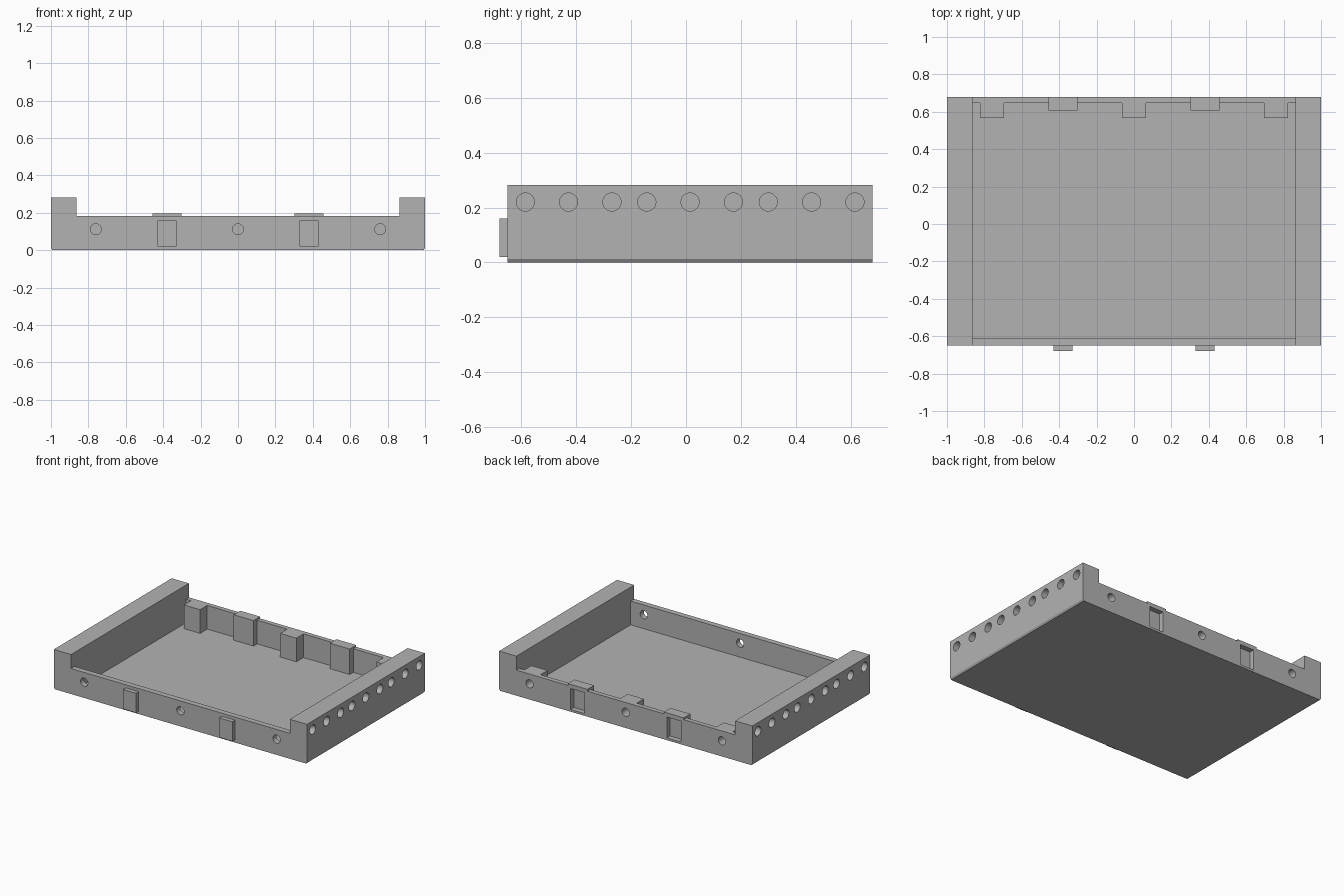
import bpy, bmesh, math
from mathutils import Matrix, Vector

old = bpy.data.objects.get("Cube")
if old:
    bpy.data.objects.remove(old, do_unlink=True)

# Main dimensions
FRONT, BACK, HALF = -0.65, 0.68, 1.0
RAIL, RAIL_TOP, WALL_TOP, FLOOR = 0.864, 0.282, 0.182, 0.013
MID_Y = (FRONT + BACK) / 2
BOLT_X = (-0.76, 0, 0.76)
LATCH_X = (-0.38, 0.38)

grey = bpy.data.materials.new("plain grey")
grey.use_nodes = True
colour = (0.45, 0.45, 0.45, 1)
grey.diffuse_color = colour
grey.node_tree.nodes["Principled BSDF"].inputs["Base Color"].default_value = colour


def finish(name, bm):
    bmesh.ops.recalc_face_normals(bm, faces=bm.faces)
    mesh = bpy.data.meshes.new(name)
    bm.to_mesh(mesh)
    bm.free()
    mesh.materials.append(grey)
    obj = bpy.data.objects.new(name, mesh)
    bpy.context.collection.objects.link(obj)
    return obj


def prism(name, points, offset):
    """Extrude a closed outline of 3D points."""
    bm = bmesh.new()
    face = bm.faces.new([bm.verts.new(p) for p in points])
    new = bmesh.ops.extrude_face_region(bm, geom=[face])["geom"]
    bmesh.ops.translate(bm, vec=offset, verts=[v for v in new if isinstance(v, bmesh.types.BMVert)])
    return finish(name, bm)


def add_box(bm, low, high):
    low, high = Vector(low), Vector(high)
    place = Matrix.Translation((low + high) / 2) @ Matrix.Diagonal((high - low).to_4d())
    bmesh.ops.create_cube(bm, size=1, matrix=place)


def add_drill(bm, centre, axis, radius, length):
    turn = Matrix.Rotation(math.pi / 2, 4, "Y" if axis == "X" else "X")
    bmesh.ops.create_cone(bm, cap_ends=True, segments=32, radius1=radius, radius2=radius,
                          depth=length, matrix=Matrix.Translation(centre) @ turn)


def combine(target, tool, operation):
    mod = target.modifiers.new("shape", "BOOLEAN")
    mod.operation, mod.solver, mod.object = operation, "EXACT", tool
    bpy.context.view_layer.objects.active = target
    bpy.ops.object.modifier_apply(modifier=mod.name)
    bpy.data.objects.remove(tool, do_unlink=True)


# Tray body: end profile with raised rails and bevelled lower edges
half = [(0.992, 0), (HALF, 0.012), (HALF, RAIL_TOP), (RAIL, RAIL_TOP), (RAIL, WALL_TOP)]
outline = half + [(-x, z) for x, z in reversed(half)]
tray = prism("tray", [(x, FRONT, z) for x, z in outline], (0, BACK - FRONT, 0))

# Pocket: plan outline that leaves bolt bosses and latch sockets on the back wall
inner_back = 0.647
plan = [(-RAIL, -0.61), (-RAIL, inner_back)]
bumps = [(x, 0.064, 0.567) for x in BOLT_X] + [(x, 0.078, 0.606) for x in LATCH_X]
for x, w, y in sorted(bumps):
    plan += [(x - w, inner_back), (x - w, y), (x + w, y), (x + w, inner_back)]
plan += [(RAIL, inner_back), (RAIL, -0.61)]
pocket = prism("pocket_cutter", [(x, y, FLOOR) for x, y in plan], (0, 0, 0.5))
combine(tray, pocket, "DIFFERENCE")

# Socket tops standing just above the back wall, and front latch tabs
bm = bmesh.new()
for x in LATCH_X:
    add_box(bm, (x - 0.078, 0.606, 0.1), (x + 0.078, BACK, 0.195))
    add_box(bm, (x - 0.051, -0.68, 0.02), (x + 0.051, -0.63, 0.16))
combine(tray, finish("latch_parts", bm), "UNION")

# Latch slots, bolt holes and rows of rail holes
bm = bmesh.new()
for x in LATCH_X:
    add_box(bm, (x - 0.055, 0.643, 0.016), (x + 0.055, 0.75, 0.165))
for x in BOLT_X:
    add_drill(bm, (x, -0.64, 0.112), "Y", 0.029, 0.14)
    add_drill(bm, (x, BACK, 0.112), "Y", 0.029, 0.16)
for side in (-1, 1):
    for group in (-1, 0, 1):
        for step in (-1, 0, 1):
            y = MID_Y + group * 0.443 + step * 0.158
            add_drill(bm, (side * HALF, y, 0.22), "X", 0.033, 0.16)
combine(tray, finish("hole_cutters", bm), "DIFFERENCE")

# Smooth hole walls, sharp corners
bpy.ops.object.select_all(action="DESELECT")
tray.select_set(True)
bpy.context.view_layer.objects.active = tray
bpy.ops.object.shade_smooth_by_angle(angle=math.radians(30))
